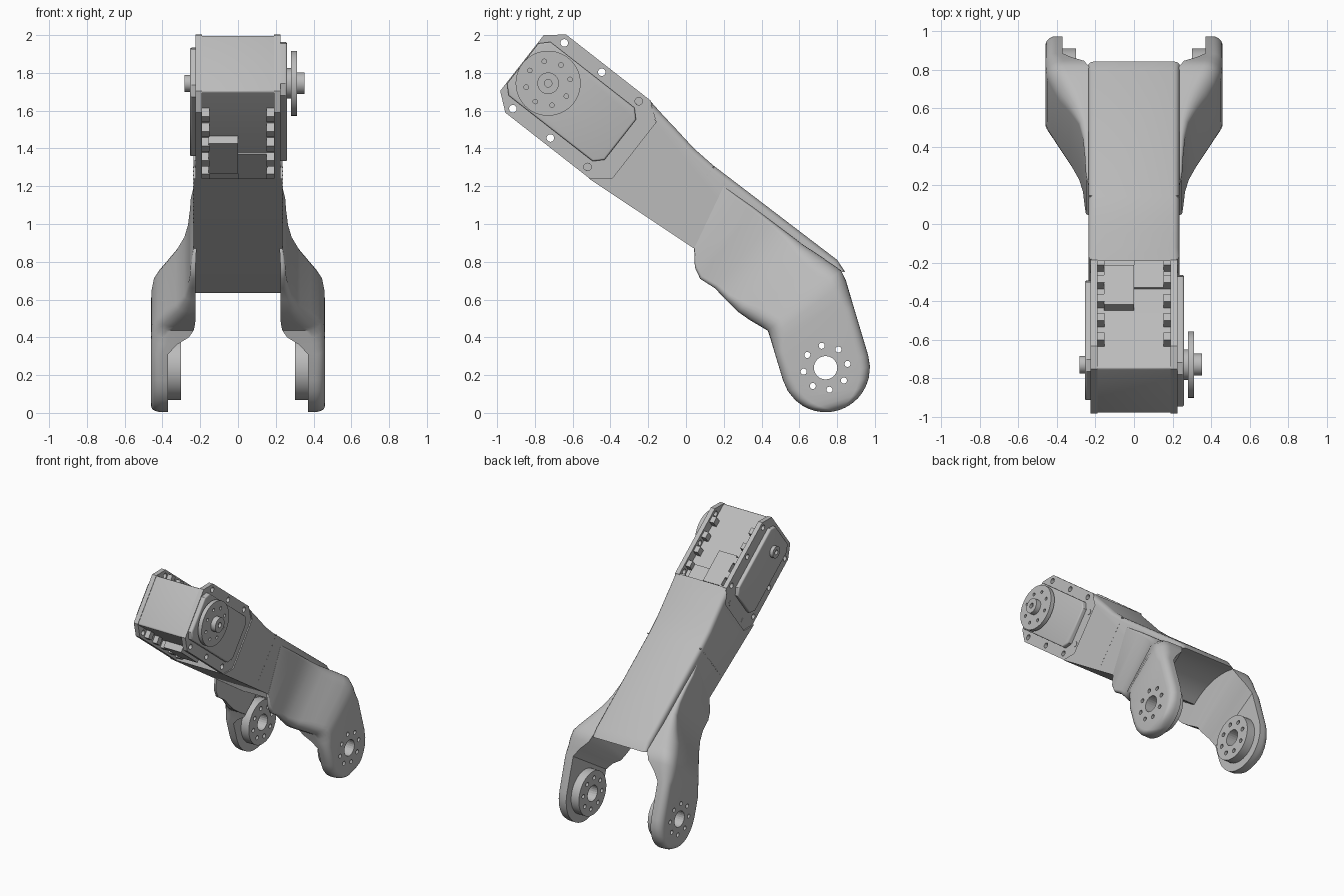
import bpy, bmesh
from math import sin, cos, pi, radians, sqrt

if "Cube" in bpy.data.objects:
    bpy.data.objects.remove(bpy.data.objects["Cube"])

grey = bpy.data.materials.new("satin grey")
grey.use_nodes = True
grey.diffuse_color = (0.5, 0.5, 0.5, 1)
grey.node_tree.nodes["Principled BSDF"].inputs["Base Color"].default_value = (0.5, 0.5, 0.5, 1)

TILT = radians(38)
AXLE = (-0.73, 1.745)      # servo output axis (y, z)
PIVOT = (0.739, 0.239)     # fork joint axis (y, z)


def arm(u, v):
    """Position along / across the tilted arm, as (y, z)."""
    return (AXLE[0] + u * cos(TILT) + v * sin(TILT),
            AXLE[1] - u * sin(TILT) + v * cos(TILT))


def finish(name, bm, smooth=True):
    bmesh.ops.recalc_face_normals(bm, faces=bm.faces)
    mesh = bpy.data.meshes.new(name)
    bm.to_mesh(mesh)
    bm.free()
    mesh.materials.append(grey)
    obj = bpy.data.objects.new(name, mesh)
    bpy.context.collection.objects.link(obj)
    if smooth:
        bpy.ops.object.select_all(action='DESELECT')
        obj.select_set(True)
        bpy.context.view_layer.objects.active = obj
        bpy.ops.object.shade_smooth_by_angle(angle=radians(35))
    return obj


def add_prism(bm, pts, x0, x1):
    a = [bm.verts.new((x0, y, z)) for y, z in pts]
    b = [bm.verts.new((x1, y, z)) for y, z in pts]
    bm.faces.new(a)
    bm.faces.new(b[::-1])
    for i in range(len(a)):
        j = (i + 1) % len(a)
        bm.faces.new((a[i], b[i], b[j], a[j]))


def prism(name, pts, x0, x1, soft=None, width=0.02):
    bm = bmesh.new()
    add_prism(bm, pts, x0, x1)
    bmesh.ops.recalc_face_normals(bm, faces=bm.faces)
    if soft:
        bm.normal_update()
        edges = [e for e in bm.edges if soft(e)]
        bmesh.ops.bevel(bm, geom=edges, offset=width, segments=3, profile=0.5, affect='EDGES')
    return finish(name, bm)


def circle(c, r, n=48):
    return [(c[0] + r * cos(2 * pi * i / n), c[1] + r * sin(2 * pi * i / n)) for i in range(n)]


def bolt_circle(c, r=0.118):
    return [(c[0] + r * cos(radians(10 + 45 * i)), c[1] + r * sin(radians(10 + 45 * i)))
            for i in range(8)]


def block(u0, u1, v0, v1):
    return [arm(u0, v0), arm(u1, v0), arm(u1, v1), arm(u0, v1)]


def octagon(u0, u1, v, cu, cv):
    return [arm(*p) for p in ((u0, cv - v), (u0 + cu, -v), (u1 - cu, -v), (u1, cv - v),
                              (u1, v - cv), (u1 - cu, v), (u0 + cu, v), (u0, v - cv))]


def drill(obj, holes, x0, x1):
    """Cut round holes, given as (centre, radius), through an object along x."""
    bm = bmesh.new()
    for c, r in holes:
        add_prism(bm, circle(c, r, 24), x0, x1)
    cutter = finish("hole_cutter", bm, False)
    cutter.hide_render = True
    mod = obj.modifiers.new("holes", 'BOOLEAN')
    mod.object, mod.operation, mod.solver = cutter, 'DIFFERENCE', 'EXACT'
    bpy.ops.object.select_all(action='DESELECT')
    obj.select_set(True)
    bpy.context.view_layer.objects.active = obj
    # the cut goes before the smoothing
    bpy.ops.object.modifier_move_to_index(modifier="holes", index=0)
    bpy.ops.object.modifier_apply(modifier="holes")
    bpy.data.objects.remove(cutter)


# Servo body with end cap
prism("servo_body", block(-0.172, 0.6, -0.19, 0.19), -0.2, 0.215,
      lambda e: all(v.co.y < -0.6 for v in e.verts), 0.012)

# Flanges, covers, lugs and connectors of the servo
flange_holes = [(arm(u, s * v), 0.02) for s in (-1, 1)
                for u, v in ((-0.064, 0.221), (0.188, 0.221), (0.437, 0.221))]
for side, tag in ((1, "left"), (-1, "right")):
    flange = prism(tag + "_flange", octagon(-0.175, 0.577, 0.262, 0.092, 0.074),
                   side * 0.19, side * 0.226)
    drill(flange, flange_holes, side * 0.15, side * 0.25)
    for s in (-1, 1):
        prism(tag + "_end_screw", circle(arm(0.531, s * 0.126), 0.02, 24), side * 0.2, side * 0.229)
        for u in (-0.005, 0.125, 0.25, 0.375, 0.49):
            lo, hi = sorted((s * 0.18, s * 0.245))
            prism(tag + "_lug", block(u - 0.025, u + 0.025, lo, hi), side * 0.152, side * 0.2)
    u0, u1, v, x = (-0.17, 0.485, 0.18, 0.26) if side > 0 else (-0.14, 0.46, 0.165, -0.255)
    prism(tag + "_cover", octagon(u0, u1, v, 0.045, 0.045), side * 0.2, x,
          lambda e: all(abs(p.co.x) > 0.23 for p in e.verts), 0.01)
for s, tag in ((1, "top"), (-1, "bottom")):
    lo, hi = sorted((s * 0.15, s * 0.24))
    prism(tag + "_connector", block(0.21, 0.47, lo, hi), -0.155, 0.0)
    lo, hi = sorted((s * 0.15, s * 0.202))
    prism(tag + "_connector_plate", block(0.35, 0.56, lo, hi), 0.0, 0.155)

# Output horn and idler hub
prism("horn_neck", circle(AXLE, 0.08), 0.25, 0.285)
horn = prism("output_horn", circle(AXLE, 0.172), 0.28, 0.312)
drill(horn, [(c, 0.012) for c in bolt_circle(AXLE)], 0.295, 0.35)
hub = prism("output_hub", circle(AXLE, 0.057), 0.3, 0.352)
drill(hub, [(AXLE, 0.02)], 0.33, 0.4)
hub = prism("idler_hub", circle(AXLE, 0.045), -0.24, -0.282)
drill(hub, [(AXLE, 0.018)], -0.26, -0.3)

# Link core: beam ending in a round clearance around the fork joint
clearance = [(PIVOT[0] + 0.515 * cos(radians(a)), PIVOT[1] + 0.515 * sin(radians(a)))
             for a in range(80, 131, 5)]
core = ([arm(0.577, -0.19), arm(0.577, 0.19), arm(0.48, 0.26), (-0.12, 1.574), (-0.05, 1.5),
         (0.04, 1.402), (0.142, 1.312), (0.8, 0.81), (0.843, 0.745)]
        + clearance + [(0.39, 0.64), arm(0.48, -0.265)])


def top_edge(e):
    faces = e.link_faces
    return (any(abs(f.normal.x) > 0.9 for f in faces)
            and any(f.normal.z > 0.3 and abs(f.normal.x) < 0.1 and f.normal.y > 0.3 for f in faces))


prism("link_core", core, -0.235, 0.235, top_edge, 0.032)

# Dotted seam around the beam
for i in range(15):
    c = (-0.09 + 0.235 * i / 14, 1.01 + 0.29 * i / 14)
    prism("seam_dot", circle(c, 0.004, 6), -0.237, 0.237)

# Fork arms: stations of (lower y, z), (upper y, z), outer x, inner x
stations = [
    ((0.043, 0.87), (0.2, 1.2), 0.236, 0.22), ((0.047, 0.77), (0.27, 1.148), 0.25, 0.225),
    ((0.075, 0.71), (0.36, 1.085), 0.255, 0.225), ((0.153, 0.66), (0.46, 1.01), 0.265, 0.225),
    ((0.21, 0.6), (0.54, 0.95), 0.285, 0.225), ((0.274, 0.536), (0.62, 0.89), 0.33, 0.225),
    ((0.34, 0.49), (0.7, 0.838), 0.385, 0.225), ((0.4, 0.455), (0.77, 0.79), 0.425, 0.23),
    ((0.433, 0.435), (0.82, 0.755), 0.448, 0.235), ((0.445, 0.4), (0.847, 0.7), 0.458, 0.26),
    ((0.457, 0.36), (0.866, 0.635), 0.46, 0.325), ((0.472, 0.31), (0.885, 0.57), 0.46, 0.37)]
R, ROUND = 0.235, 0.05
for deg in (0, 15, 30, 42, 52, 60, 67, 74, 80, 85, 88.5):
    a = radians(deg)
    w, h = R * cos(a), R * sin(a)
    mid = (PIVOT[0] + 0.287 * h, PIVOT[1] - 0.958 * h)
    sink = max(0, ROUND - (R - h))
    stations.append(((mid[0] - 0.958 * w, mid[1] - 0.287 * w), (mid[0] + 0.958 * w, mid[1] + 0.287 * w),
                     0.46 - ROUND + sqrt(ROUND ** 2 - sink ** 2), 0.37))


def section(low, high, xo, xi):
    """Half-rounded slab section: square inside edges, round outside ones."""
    length = sqrt((high[0] - low[0]) ** 2 + (high[1] - low[1]) ** 2)
    r = min(0.6 * (xo - xi), 0.09, 0.45 * length)
    arc = [(r - r * cos(k * pi / 12), xo - r + r * sin(k * pi / 12)) for k in range(7)]
    half = [(0, xi)] + arc
    full = half + [(length - d, x) for d, x in half[::-1]]
    return [(x, low[0] + (high[0] - low[0]) * d / length,
             low[1] + (high[1] - low[1]) * d / length) for d, x in full]


joint_holes = [(PIVOT, 0.062)] + [(c, 0.016) for c in bolt_circle(PIVOT)]
for side, tag in ((1, "left"), (-1, "right")):
    bm = bmesh.new()
    rings = [[bm.verts.new((side * x, y, z)) for x, y, z in section(*s)] for s in stations]
    n = len(rings[0])
    for a, b in zip(rings, rings[1:]):
        for i in range(n):
            j = (i + 1) % n
            bm.faces.new((a[i], a[j], b[j], b[i]))
    bm.faces.new(rings[0])
    bm.faces.new(rings[-1])
    fork = finish(tag + "_fork_arm", bm)
    drill(fork, joint_holes, side * 0.2, side * 0.6)
    disc = prism(tag + "_fork_disc", circle(PIVOT, 0.172), side * 0.302, side * 0.372)
    drill(disc, joint_holes, side * 0.2, side * 0.6)
